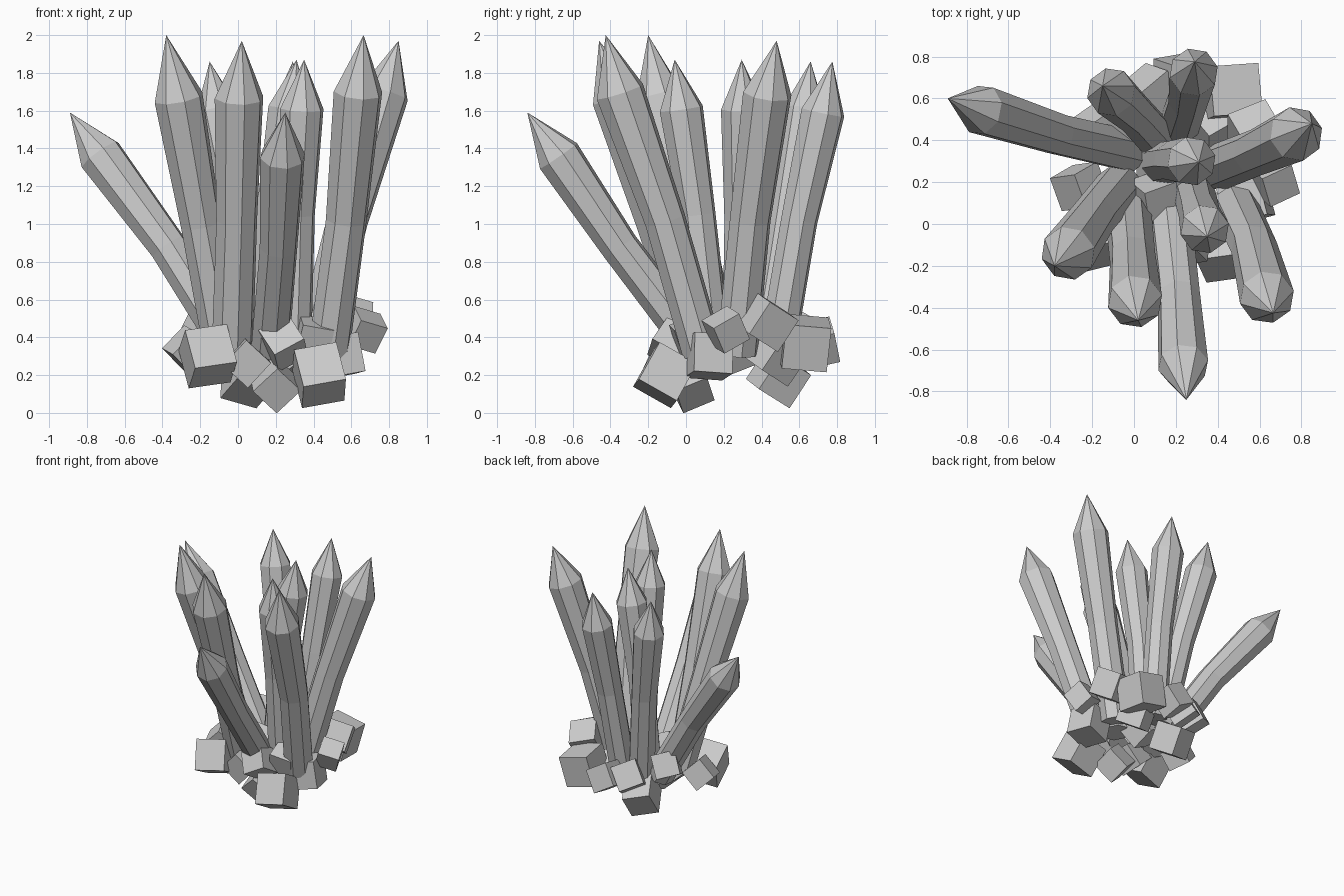
import bpy, bmesh, math
from mathutils import Vector, Euler

if "Cube" in bpy.data.objects:
    bpy.data.objects.remove(bpy.data.objects["Cube"])

SIDES = 8


def make_object(name, bm):
    bmesh.ops.recalc_face_normals(bm, faces=bm.faces)
    mesh = bpy.data.meshes.new(name)
    bm.to_mesh(mesh)
    bm.free()
    ob = bpy.data.objects.new(name, mesh)
    bpy.context.collection.objects.link(ob)


def crystal(name, base, mid, shoulder, tip, radius):
    """Eight-sided shaft through three ring centres, closed by a point."""
    bm = bmesh.new()
    pts = [Vector(p) for p in (base, mid, shoulder, tip)]
    rings = []
    for i, scale in enumerate((0.85, 0.84, 1.0)):
        axis = (pts[i + 1] - pts[max(i - 1, 0)]).normalized()
        turn = Vector((0, 0, 1)).rotation_difference(axis)
        ring = []
        for k in range(SIDES):
            a = 2 * math.pi * (k + 0.3) / SIDES
            off = Vector((math.cos(a), math.sin(a), 0)) * radius * scale
            ring.append(bm.verts.new(pts[i] + turn @ off))
        rings.append(ring)
    point = bm.verts.new(pts[3])
    bm.faces.new(rings[0])
    for k in range(SIDES):
        n = (k + 1) % SIDES
        for lo, hi in zip(rings, rings[1:]):
            bm.faces.new((lo[k], lo[n], hi[n], hi[k]))
        bm.faces.new((rings[2][k], rings[2][n], point))
    make_object(name, bm)


def rock(name, loc, size, rot):
    bm = bmesh.new()
    bmesh.ops.create_cube(bm, size=size)
    bm.transform(Euler([math.radians(r) for r in rot]).to_matrix().to_4x4())
    bmesh.ops.translate(bm, verts=bm.verts, vec=loc)
    make_object(name, bm)


# Crystal shafts: base, bend, shoulder, tip, radius
crystal("crystal_left", (-.02, .35, .32), (-.37, .43, .88), (-.73, .545, 1.365), (-.89, .60, 1.59), .122)
crystal("crystal_front", (.17, .06, .34), (.215, -.35, .88), (.235, -.675, 1.36), (.25, -.84, 1.59), .122)
crystal("crystal_front_left", (-.07, .18, .32), (-.195, .03, 1.0), (-.315, -.14, 1.67), (-.38, -.20, 2.0), .132)
crystal("crystal_front_mid", (-.03, .08, .32), (-.007, -.16, 1.02), (.005, -.37, 1.67), (.02, -.46, 1.97), .132)
crystal("crystal_front_right", (.48, .09, .32), (.573, -.11, 1.02), (.635, -.35, 1.70), (.665, -.425, 2.0), .132)
crystal("crystal_right", (.40, .27, .32), (.58, .34, 1.02), (.775, .43, 1.69), (.85, .48, 1.97), .132)
crystal("crystal_inner_front", (.29, .14, .32), (.31, .06, 1.05), (.338, -.025, 1.61), (.35, -.06, 1.87), .118)
crystal("crystal_inner", (.13, .29, .32), (.19, .30, 1.02), (.275, .30, 1.61), (.31, .295, 1.87), .118)
crystal("crystal_back", (.22, .48, .32), (.26, .60, 1.02), (.285, .725, 1.59), (.29, .775, 1.86), .118)
crystal("crystal_back_left", (.10, .42, .32), (.0, .53, 1.02), (-.11, .63, 1.60), (-.15, .66, 1.86), .118)

# Cubic rocks round the base: centre, edge length, tilt in degrees
rocks = [
    ((-.16, -.05, .30), .23, (-28, -8, 14)),
    ((.04, .01, .27), .18, (10, 42, 12)),
    ((.24, -.07, .37), .18, (-35, -28, 10)),
    ((.20, .02, .15), .18, (30, 40, 25)),
    ((.43, -.11, .20), .23, (-30, -10, 8)),
    ((.53, .12, .30), .21, (-4, -10, 15)),
    ((.67, .21, .44), .16, (30, 15, 25)),
    ((.58, .43, .48), .20, (-30, 15, 22)),
    ((.46, .63, .37), .24, (-5, 14, 4)),
    ((.05, .49, .19), .21, (-30, 15, 20)),
    ((.38, .48, .30), .20, (-28, 20, 30)),
    ((-.26, .18, .33), .17, (15, 42, 30)),
    ((-.15, .46, .47), .18, (25, 15, 35)),
    ((.08, .62, .38), .19, (30, 20, 40)),
    ((.22, .70, .37), .18, (15, 30, 10)),
    ((.40, .03, .40), .17, (20, 10, 10)),
    ((.15, .26, .36), .20, (25, 30, 15)),
    ((.10, .13, .43), .17, (30, 20, 20)),
]
for i, (loc, size, rot) in enumerate(rocks):
    rock(f"base_rock_{i + 1}", loc, size, rot)
